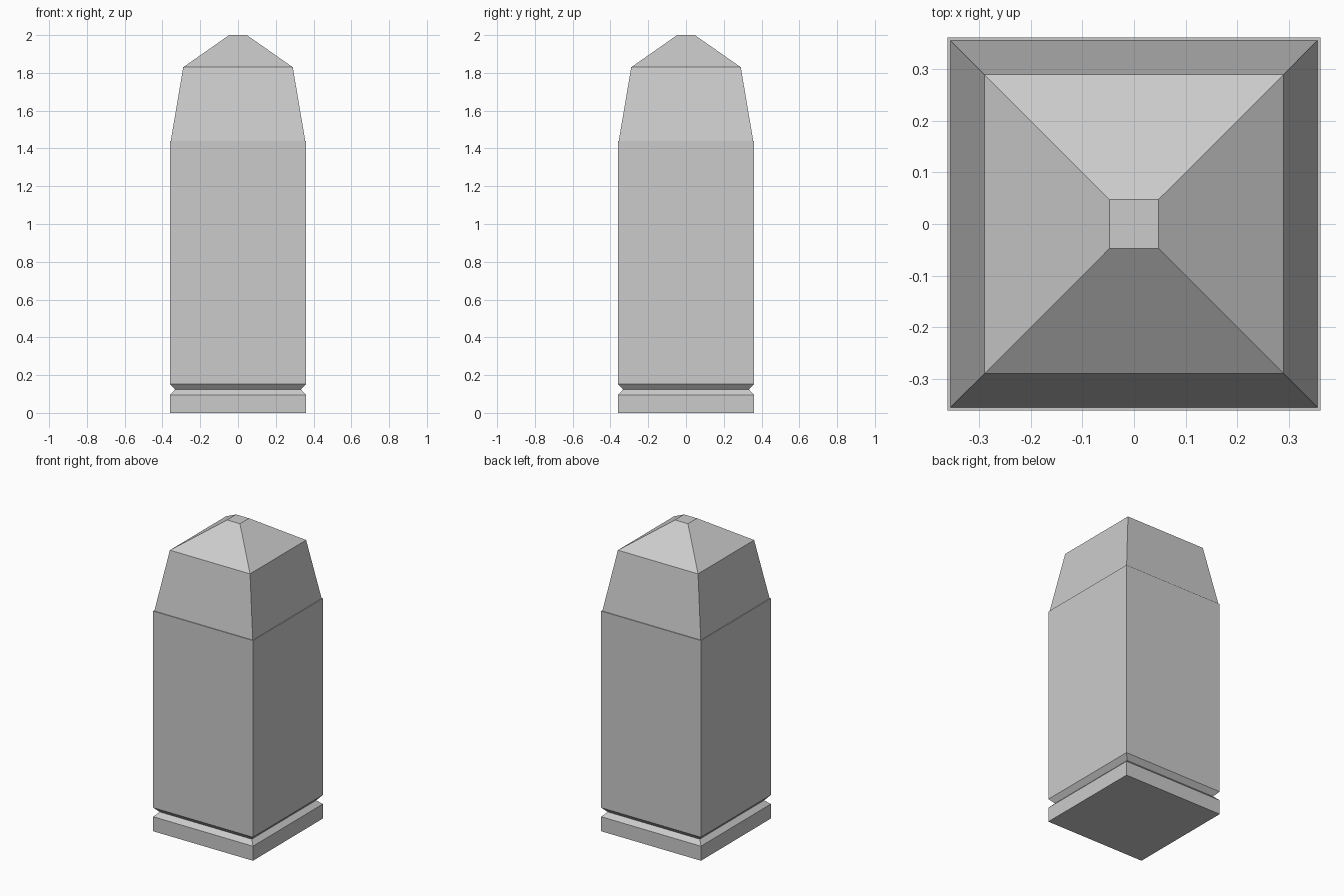
import bpy, bmesh

if "Cube" in bpy.data.objects:
    bpy.data.objects.remove(bpy.data.objects["Cube"])


def square_stack(name, profile, cap_bottom=False, cap_top=False):
    """Loft square rings; profile is a list of (half_width, z)."""
    bm = bmesh.new()
    rings = [[bm.verts.new((sx * w, sy * w, z))
              for sx, sy in ((-1, -1), (1, -1), (1, 1), (-1, 1))]
             for w, z in profile]
    for lo, hi in zip(rings, rings[1:]):
        for i in range(4):
            j = (i + 1) % 4
            bm.faces.new((lo[i], lo[j], hi[j], hi[i]))
    if cap_bottom:
        bm.faces.new(rings[0][::-1])
    if cap_top:
        bm.faces.new(rings[-1])
    mesh = bpy.data.meshes.new(name)
    bm.to_mesh(mesh)
    bm.free()
    obj = bpy.data.objects.new(name, mesh)
    bpy.context.collection.objects.link(obj)
    return obj


# Casing: base rim, V groove, straight wall and narrow top ledge
square_stack("casing", [(0.361, 0), (0.361, 0.095), (0.333, 0.123),
                        (0.361, 0.154), (0.361, 1.44), (0.356, 1.44)],
             cap_bottom=True)

# Tip: two tapers ending in a small flat square
square_stack("tip", [(0.356, 1.44), (0.29, 1.83), (0.047, 2.0)], cap_top=True)
